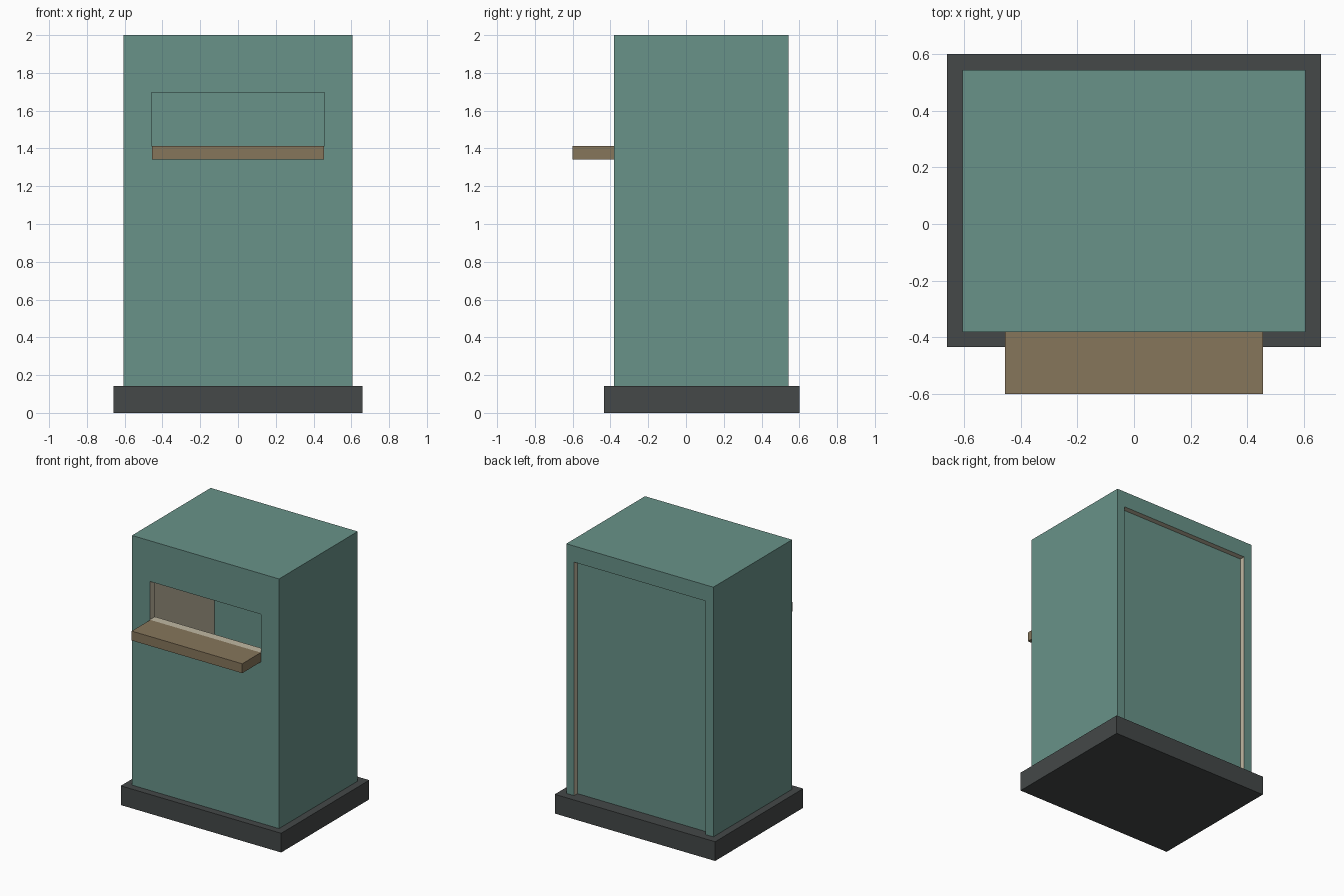
import bpy
import bmesh
from mathutils import Matrix, Vector

if "Cube" in bpy.data.objects:
    bpy.data.objects.remove(bpy.data.objects["Cube"])


def material(name, rgb):
    m = bpy.data.materials.new(name)
    m.diffuse_color = (*rgb, 1)
    m.use_nodes = True
    m.node_tree.nodes["Principled BSDF"].inputs["Base Color"].default_value = m.diffuse_color
    return m


TEAL = material("teal_paint", (0.14, 0.29, 0.25))
CREAM = material("cream_interior", (0.53, 0.48, 0.36))
WOOD = material("wood", (0.24, 0.18, 0.105))
DARK = material("dark_plinth", (0.058, 0.065, 0.065))


def box(name, x, y, z, mat):
    """Box from (min, max) ranges on each axis."""
    lo, hi = Vector((x[0], y[0], z[0])), Vector((x[1], y[1], z[1]))
    bm = bmesh.new()
    bmesh.ops.create_cube(bm, size=1, matrix=Matrix.Translation((lo + hi) / 2)
                          @ Matrix.Diagonal((*(hi - lo), 1)))
    me = bpy.data.meshes.new(name)
    bm.to_mesh(me)
    bm.free()
    me.materials.append(mat)
    ob = bpy.data.objects.new(name, me)
    bpy.context.collection.objects.link(ob)
    return ob


def cut(target, cutter):
    """Subtract the cutter, keeping its material on the cut faces."""
    cutter.hide_render = True
    mod = target.modifiers.new("cut", 'BOOLEAN')
    mod.operation = 'DIFFERENCE'
    mod.solver = 'EXACT'
    mod.material_mode = 'TRANSFER'
    mod.object = cutter
    bpy.context.view_layer.objects.active = target
    bpy.ops.object.modifier_apply(modifier=mod.name)
    bpy.data.objects.remove(cutter)


# Plinth
box("plinth", (-0.66, 0.66), (-0.435, 0.6), (0, 0.143), DARK)

# Hollow booth shell, open at the back, with a serving window in front
shell = box("booth_shell", (-0.605, 0.605), (-0.382, 0.543), (0.143, 2), TEAL)
cut(shell, box("cavity_cutter", (-0.54, 0.54), (-0.322, 0.7), (0.05, 1.88), CREAM))
cut(shell, box("window_cutter", (-0.458, 0.458), (-0.5, -0.25), (1.412, 1.697), CREAM))

# Thin door panel recessed in the back opening
box("back_door", (-0.54, 0.54), (0.495, 0.503), (0.143, 1.88), TEAL)

# Counter shelf below the window
box("counter_shelf", (-0.455, 0.455), (-0.6, -0.382), (1.342, 1.412), WOOD)
